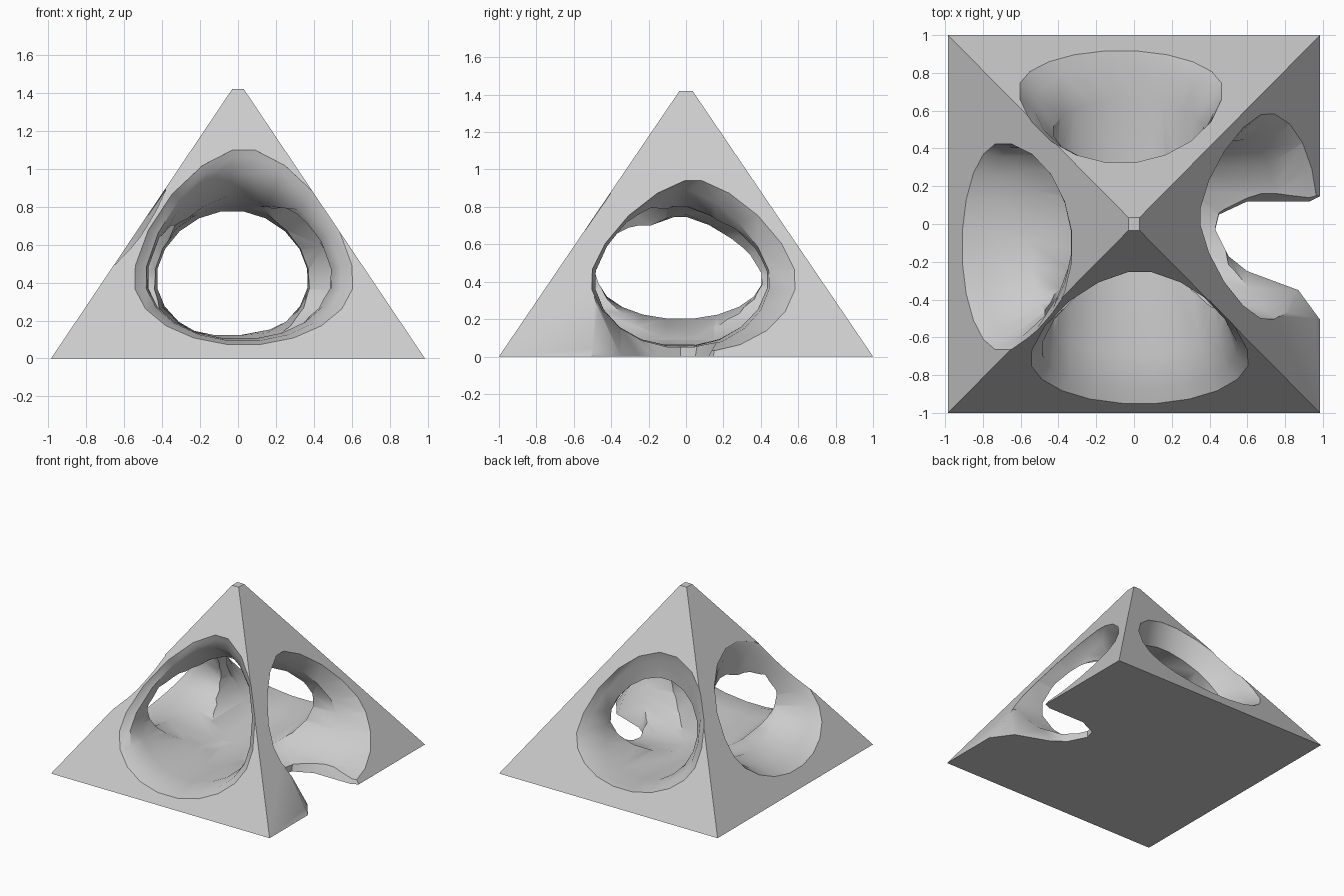
import bpy, bmesh, math
from mathutils import Vector

cube = bpy.data.objects.get("Cube")
if cube:
    bpy.data.objects.remove(cube, do_unlink=True)

grey = bpy.data.materials.new("stone_grey")
grey.use_nodes = True
grey.diffuse_color = (0.6, 0.6, 0.6, 1)
grey.node_tree.nodes["Principled BSDF"].inputs["Base Color"].default_value = (0.6, 0.6, 0.6, 1)


def loft(name, rings):
    """Closed solid through a list of equal-sized rings of points."""
    bm = bmesh.new()
    loops = [[bm.verts.new(p) for p in ring] for ring in rings]
    n = len(loops[0])
    for a, b in zip(loops, loops[1:]):
        for i in range(n):
            j = (i + 1) % n
            bm.faces.new((a[i], a[j], b[j], b[i]))
    bm.faces.new(loops[0])
    bm.faces.new(loops[-1])
    bmesh.ops.recalc_face_normals(bm, faces=bm.faces)
    mesh = bpy.data.meshes.new(name)
    bm.to_mesh(mesh)
    bm.free()
    mesh.materials.append(grey)
    obj = bpy.data.objects.new(name, mesh)
    bpy.context.collection.objects.link(obj)
    return obj


def arch(centre, width, low, high, roundness, sides=20, middle=0.42):
    """Cross-section: rounded bowl below, arch above."""
    points = []
    for i in range(sides):
        a = math.tau * (i + 0.5) / sides
        c, s = math.cos(a), math.sin(a)
        power = 2 / roundness if s > 0 else 1
        rise = high - middle if s > 0 else middle - low
        points.append((centre + math.copysign(abs(c) ** power, c) * width,
                       middle + math.copysign(abs(s) ** power, s) * rise))
    return points


def tunnel(name, stations, along_x):
    """Loft of arches, each leaning along the tunnel by its own amount."""
    rings = []
    for t, lean, *section in stations:
        rings.append([Vector((t + lean * z, u, z) if along_x else (u, t + lean * z, z))
                      for u, z in arch(*section)])
    return loft(name, rings)


def rectangle(hx, hy, z):
    return [(-hx, -hy, z), (hx, -hy, z), (hx, hy, z), (-hx, hy, z)]


# Pyramid with a blunt tip
pyramid = loft("hollow_pyramid", [rectangle(0.985, 1, 0), rectangle(0.03, 0.035, 1.42)])

# Front to back tunnel: position, lean, centre, half width, floor, ceiling, roundness
front_back = tunnel("front_back_cutter", [
    (-1.20, 0.68, 0.03, 0.72, 0.04, 1.16, 1.6),
    (-1.00, 0.68, 0.03, 0.58, 0.07, 1.11, 1.6),
    (-0.94, 0.66, 0.03, 0.52, 0.09, 1.07, 1.6),
    (-0.75, 0.55, 0.01, 0.49, 0.10, 0.98, 1.6),
    (-0.30, 0.25, -0.01, 0.46, 0.05, 0.86, 1.6),
    (0.15, 0.00, -0.03, 0.45, 0.05, 0.81, 1.7),
    (0.71, -0.52, -0.03, 0.40, 0.10, 0.78, 1.9),
    (0.92, -0.66, -0.05, 0.48, 0.12, 0.93, 1.9),
    (1.00, -0.68, -0.07, 0.54, 0.12, 1.00, 1.9),
    (1.20, -0.68, -0.07, 0.66, 0.12, 1.04, 1.9)], False)

# Side to side tunnel, with its narrow lip on the right
side_side = tunnel("side_cutter", [
    (-1.20, 0.68, -0.14, 0.64, 0.08, 1.02, 1.9),
    (-0.985, 0.68, -0.12, 0.55, 0.11, 0.98, 1.9),
    (-0.90, 0.62, -0.10, 0.51, 0.15, 0.92, 1.8),
    (-0.64, 0.44, -0.03, 0.44, 0.20, 0.75, 1.5),
    (-0.15, 0.05, -0.03, 0.46, 0.06, 0.78, 1.5),
    (0.30, -0.15, -0.03, 0.46, 0.05, 0.81, 1.5),
    (0.80, -0.60, -0.02, 0.47, 0.04, 0.90, 1.5),
    (0.985, -0.67, 0.04, 0.55, 0.02, 0.95, 1.5),
    (1.20, -0.67, 0.08, 0.64, 0.00, 0.98, 1.5)], True)

# Notch that opens the floor on the left, with one wall leaning outwards
floor_outline = [(1.2, -0.62), (0.98, -0.5), (0.87, -0.35), (0.6, -0.25), (0.5, -0.17),
                 (0.43, -0.03), (0.45, 0.05), (0.6, 0.12), (0.93, 0.12), (1.2, 0.25)]
upper_outline = [(1.2, -0.52), (0.98, -0.51), (0.8, -0.5), (0.62, -0.45), (0.5, -0.35),
                 (0.43, -0.03), (0.45, 0.1), (0.6, 0.2), (0.93, 0.3), (1.2, 0.4)]
notch = loft("floor_notch_cutter", [
    [(x, y, -0.1) for x, y in floor_outline],
    [(x, y, 0.0) for x, y in floor_outline],
    [(x, y, 0.32) for x, y in upper_outline]])

for cutter in (front_back, side_side, notch):
    cut = pyramid.modifiers.new(cutter.name, 'BOOLEAN')
    cut.operation = 'DIFFERENCE'
    cut.solver = 'EXACT'
    cut.object = cutter

# Bake the cuts and remove the cutters
bpy.context.view_layer.objects.active = pyramid
pyramid.select_set(True)
for cut in list(pyramid.modifiers):
    bpy.ops.object.modifier_apply(modifier=cut.name)
for cutter in (front_back, side_side, notch):
    bpy.data.objects.remove(cutter, do_unlink=True)
bpy.ops.object.shade_smooth_by_angle(angle=math.radians(35))
